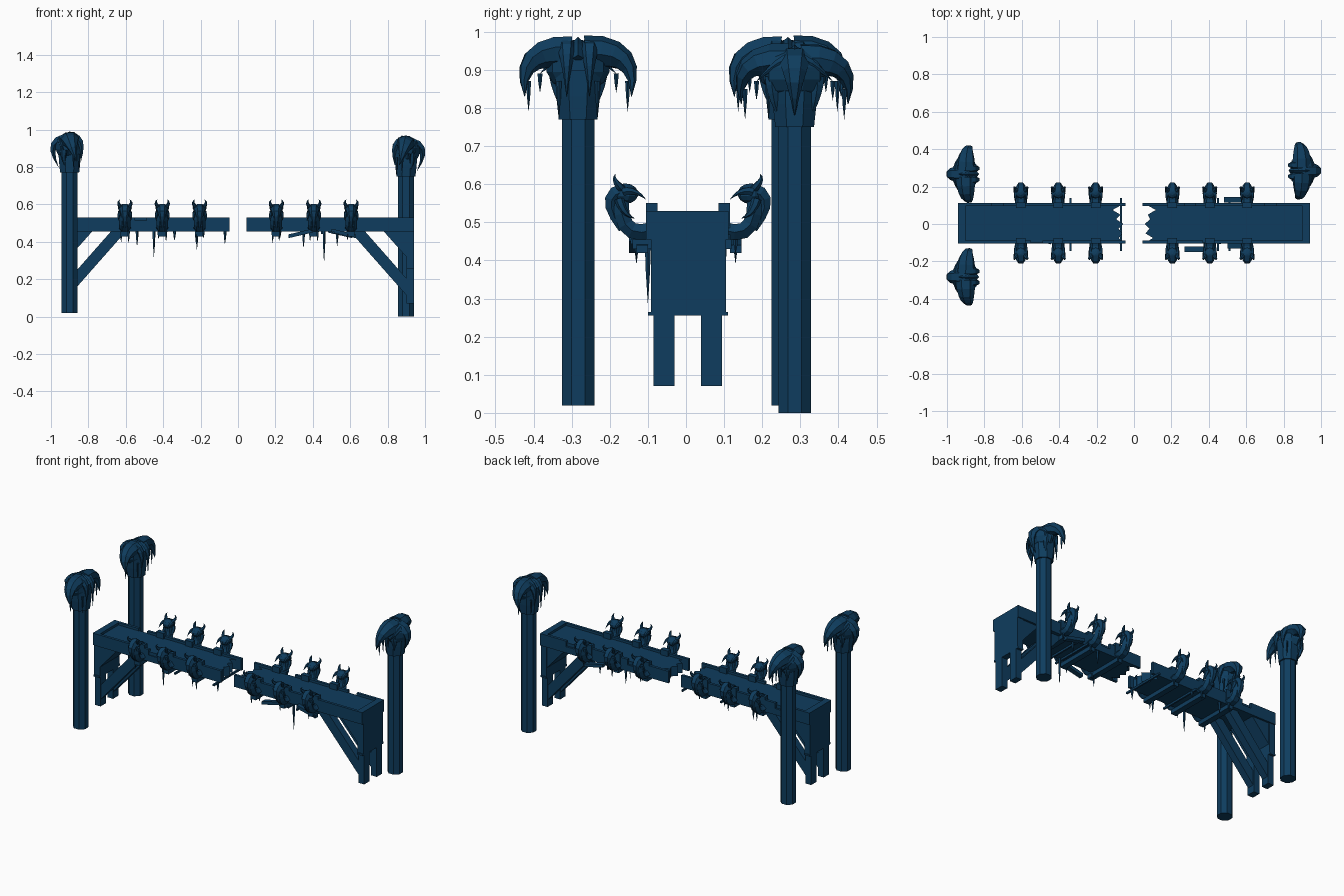
import bpy
import bmesh
import random
from mathutils import Matrix, Vector

random.seed(4)
default_cube = bpy.data.objects.get("Cube")
if default_cube:
    bpy.data.objects.remove(default_cube, do_unlink=True)

dark_blue = bpy.data.materials.new("dark_blue")
dark_blue.use_nodes = True
dark_blue.diffuse_color = (.0045, .046, .112, 1)
shader = next(node for node in dark_blue.node_tree.nodes if node.type == 'BSDF_PRINCIPLED')
shader.inputs["Base Color"].default_value = dark_blue.diffuse_color

SIDES = (-1, 1)
DECK_BOTTOM, DECK_TOP, RAIL_TOP = .455, .515, .53
DECK_HALF, END, LEG_INNER = .1, .94, .9
PANEL_BOTTOM, LEG_BOTTOM = .255, .07


def finish(name, bm):
    bmesh.ops.recalc_face_normals(bm, faces=bm.faces)
    mesh = bpy.data.meshes.new(name)
    bm.to_mesh(mesh)
    bm.free()
    mesh.materials.append(dark_blue)
    bpy.context.collection.objects.link(bpy.data.objects.new(name, mesh))


def box(name, xs, ys, zs):
    """Box between pairs of limits."""
    limits = (xs, ys, zs)
    centre = Vector([sum(pair) / 2 for pair in limits])
    size = Vector([abs(pair[1] - pair[0]) for pair in limits])
    bm = bmesh.new()
    bmesh.ops.create_cube(bm, size=1, matrix=Matrix.LocRotScale(centre, None, size))
    finish(name, bm)


def ball(name, centre, radii):
    """Faceted ellipsoid."""
    bm = bmesh.new()
    bmesh.ops.create_uvsphere(bm, u_segments=10, v_segments=7, radius=1,
                              matrix=Matrix.LocRotScale(Vector(centre), None, Vector(radii)))
    finish(name, bm)


def column(name, x, y, zs, low, high):
    """Octagonal column with flats facing the axes."""
    bm = bmesh.new()
    bottom, top = zs
    place = Matrix.Translation((x, y, (bottom + top) / 2)) @ Matrix.Rotation(.3927, 4, 'Z')
    bmesh.ops.create_cone(bm, cap_ends=True, segments=8, radius1=low, radius2=high,
                          depth=top - bottom, matrix=place)
    finish(name, bm)


def slab(name, outline, push):
    """Extrude a flat outline by a vector."""
    bm = bmesh.new()
    face = bm.faces.new([bm.verts.new(p) for p in outline])
    grown = bmesh.ops.extrude_face_region(bm, geom=[face], use_keep_orig=True)["geom"]
    moved = [v for v in grown if isinstance(v, bmesh.types.BMVert)]
    bmesh.ops.translate(bm, verts=moved, vec=push)
    finish(name, bm)


def horn(name, start, bend, end, thick, wide=1, tip=0, sides=6, steps=5):
    """Curved spike: rings along a bent path, tapering towards the tip."""
    start, bend, end = Vector(start), Vector(bend), Vector(end)
    across = (bend - start).cross(end - start)
    across = across.normalized() if across.length > 1e-6 else Vector((1, 0, 0))
    bm = bmesh.new()
    rings = []
    for step in range(steps + 1):
        t = step / steps
        point = start.lerp(bend, t).lerp(bend.lerp(end, t), t)
        along = (bend - start).lerp(end - bend, t).normalized()
        radius = thick * max(1 - (1 - tip) * t ** 1.5, .02)
        rings.append([bm.verts.new(point + Matrix.Rotation(k * 6.2832 / sides, 3, along)
                                   @ (across * radius)) for k in range(sides)])
        for v in rings[-1]:
            v.co += across * (v.co - point).dot(across) * (wide - 1)
    for low, high in zip(rings, rings[1:]):
        for k in range(sides):
            bm.faces.new((low[k - 1], low[k], high[k], high[k - 1]))
    bm.faces.new(rings[0])
    bm.faces.new(rings[-1])
    finish(name, bm)


def icicle(x, y, z, length, thick=.007):
    top, tip = Vector((x, y, z)), Vector((x, y, z - length))
    horn("icicle", top, top.lerp(tip, .5), tip, thick, sides=5, steps=2)


def pillar(x, y, base, head, facing):
    """Column carrying a large horned head; head is the height of its chin."""
    def at(out, side, up):
        return (x + facing * out, y + side, head + up)

    column("pillar", x, y, (base, head + .02), .046, .046)
    column("pillar_collar", x, y, (head, head + .06), .055, .062)
    column("pillar_throat", x, y, (head + .06, head + .13), .062, .066)
    ball("pillar_skull", at(.01, 0, .14), (.07, .085, .07))
    horn("pillar_beak", at(.03, 0, .18), at(.13, 0, .16), at(.06, 0, .03), .03, wide=1.4)
    horn("pillar_crest", at(-.06, 0, .16), at(0, 0, .25), at(.07, 0, .16), .015, tip=.7, sides=4)
    for side in SIDES:
        # heavy drooping side horn
        horn("pillar_horn", at(0, side * .02, .175), at(0, side * .16, .19),
             at(-.035, side * .14, .06), .045, wide=1.2, sides=7, steps=6)
        horn("pillar_brow", at(.05, side * .01, .18), at(.06, side * .05, .17),
             at(.03, side * .1, .12), .016)
        horn("pillar_cheek", at(.03, side * .06, .13), at(.04, side * .06, .08),
             at(.02, side * .04, .02), .02)
        horn("pillar_nape", at(-.02, side * .03, .19), at(-.08, side * .03, .18),
             at(-.06, side * .03, .06), .025)
        # frost hanging from the horn, brow and nape
        icicle(*at(-.02, side * .13, .1), .08)
        icicle(*at(.02, side * .1, .12), .05)
        icicle(*at(-.05, side * .05, .1), .1)


def rail_head(x, side):
    """Small horned creature on a curled neck beside the deck."""
    def at(across, out, z):
        return (x + across, .005 + side * out, z)

    mount = sorted((at(0, .08, 0)[1], at(0, .11, 0)[1]))
    box("head_mount", (x - .026, x + .026), mount, (DECK_BOTTOM, .55))
    horn("head_neck", at(0, .09, .48), at(0, .18, .45), at(0, .175, .56), .025, wide=1.3, tip=.9)
    ball("head_skull", at(0, .165, .575), (.033, .035, .027))
    horn("head_snout", at(0, .17, .58), at(0, .23, .57), at(0, .175, .48), .026, wide=1.1, tip=.3)
    horn("head_jaw", at(0, .17, .55), at(0, .17, .51), at(0, .14, .48), .015, wide=1.6, tip=.3)
    for hand in SIDES:
        horn("head_horn", at(hand * .02, .17, .585), at(hand * .045, .2, .61),
             at(hand * .025, .19, .627), .011)
        horn("head_ear", at(hand * .025, .17, .58), at(hand * .03, .14, .59),
             at(hand * .03, .11, .56), .012)
        horn("head_cheek", at(hand * .025, .18, .56), at(hand * .035, .17, .52),
             at(hand * .025, .14, .51), .013)


# pillars and their great heads
pillar(-.9, .267, .02, .77, -1)
pillar(-.9, -.283, .02, .77, -1)
pillar(.898, .285, 0, .75, 1)

# two deck halves with splintered inner ends
for side in SIDES:
    inner, teeth = .055, 9
    outline = [(side * END, DECK_HALF, DECK_BOTTOM), (side * END, -DECK_HALF, DECK_BOTTOM)]
    for tooth in range(teeth):
        depth = random.uniform(.02, .07) if tooth % 2 else random.uniform(0, .02)
        y = DECK_HALF * (2 * tooth / (teeth - 1) - 1)
        outline.append((side * (inner + depth), y, DECK_BOTTOM))
    slab("deck", outline, (0, 0, DECK_TOP - DECK_BOTTOM))

# rails, broken by chips where the top edge is missing
CHIPS = {1: (-.73, .3, .73), -1: (-.52, .4)}
for side, chips in CHIPS.items():
    rail = (side * DECK_HALF - .005, side * DECK_HALF + .012)
    stops = [-END] + [chip + edge * .03 for chip in chips for edge in SIDES] + [END]
    for start, stop in zip(stops[::2], stops[1::2]):
        pieces = [(start, -.045), (.045, stop)] if start < 0 < stop else [(start, stop)]
        for piece in pieces:
            box("side_rail", piece, rail, (DECK_BOTTOM, RAIL_TOP))
    for chip in chips:
        box("chipped_rail", (chip - .03, chip + .03), rail, (DECK_BOTTOM, DECK_TOP - .02))

# end frames: panel, gusset, legs and diagonal braces
for side in SIDES:
    post = (side * LEG_INNER, side * END)
    box("end_panel", post, (-.092, .105), (PANEL_BOTTOM, RAIL_TOP))
    box("end_panel_lip", post, (-.1, .11), (PANEL_BOTTOM, PANEL_BOTTOM + .01))
    gusset = ((.78, DECK_BOTTOM), (LEG_INNER, DECK_BOTTOM), (LEG_INNER, .32))
    slab("corner_gusset", [(side * x, -.09, z) for x, z in gusset], (0, .19, 0))
    brace = ((.6, DECK_BOTTOM), (.68, DECK_BOTTOM), (END, .16), (END, LEG_BOTTOM))
    for y in (-.085, .04):
        box("end_leg", post, (y, y + .055), (LEG_BOTTOM, PANEL_BOTTOM))
        slab("diagonal_brace", [(side * x, y + .005, z) for x, z in brace], (0, .045, 0))

# creature heads along both rails, each pair on a cross plank
for half in SIDES:
    for x in (.2, .4, .6):
        x = half * (x + .005)
        box("cross_plank", (x - .018, x + .018), (-.14, .12), (.43, DECK_BOTTOM))
        for side in SIDES:
            rail_head(x, side)
            icicle(x + side * .02, side * .13, DECK_BOTTOM, random.uniform(.03, .07))

# thin rods poking out under the deck
for x in (-.34, -.07, .45, .51):
    box("cross_rod", (x - .005, x + .005), (-.145, .14), (.443, DECK_BOTTOM))

# loose boards hanging at a slant
for x, y, slope in ((.27, -.15, 1), (.48, .115, -1), (.5, -.13, -1)):
    low, high = (.42, .45)[::slope]
    ends = ((x, low), (x + .13, high), (x + .13, high + .02), (x, low + .02))
    slab("loose_board", [(px, y, pz) for px, pz in ends], (0, .03, 0))

# long icicles under the rails
for x, length in ((-.45, .14), (-.22, .1), (-.07, .07), (.22, .05), (.46, .17)):
    icicle(x, -DECK_HALF, DECK_BOTTOM, length, .009)
for x, length in ((-.54, .08), (-.34, .05), (.35, .09), (.53, .08)):
    icicle(x, DECK_HALF, DECK_BOTTOM, length, .009)
